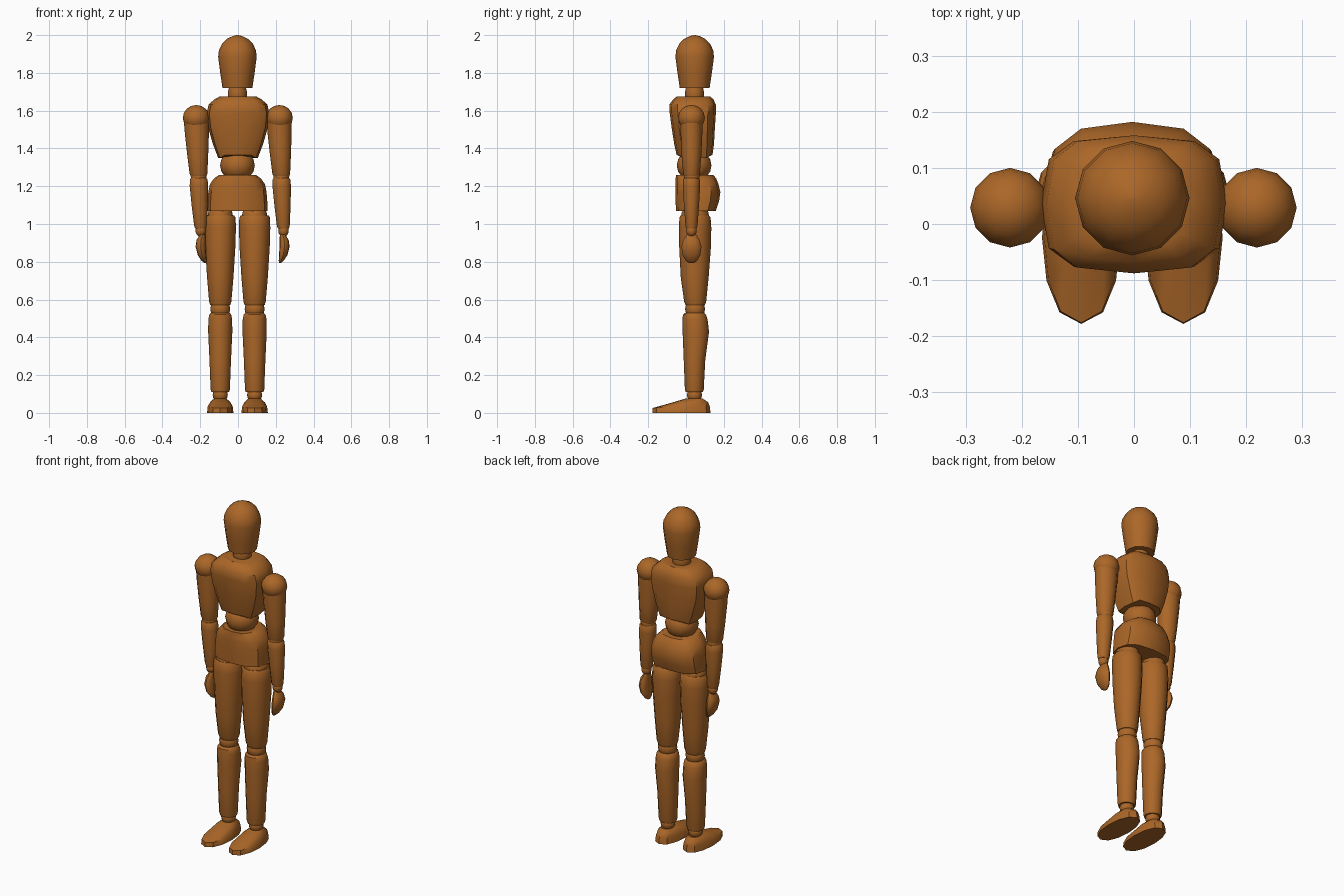
import bpy, bmesh, math

wood = bpy.data.materials.new("warm_brown_wood")
wood.diffuse_color = (0.41, 0.135, 0.021, 1)
N = 12
CX = -0.003  # slight sideways offset of the body


def finish(name, bm):
    bmesh.ops.recalc_face_normals(bm, faces=bm.faces)
    me = bpy.data.meshes.new(name)
    bm.to_mesh(me)
    bm.free()
    me.materials.append(wood)
    ob = bpy.data.objects.new(name, me)
    bpy.context.collection.objects.link(ob)
    bpy.ops.object.select_all(action='DESELECT')
    ob.select_set(True)
    bpy.context.view_layer.objects.active = ob
    bpy.ops.object.shade_smooth_by_angle(angle=math.radians(38))
    return ob


def loft(name, rings, e=1.0, adjust=None):
    """Rings are (z, x centre, half width, front y, back y); e < 1 squares the section."""
    bm = bmesh.new()
    loops = []
    for i, (z, cx, rx, y0, y1) in enumerate(rings):
        loop = []
        for k in range(N):
            a = 2 * math.pi * k / N
            c, s = math.cos(a), math.sin(a)
            px = cx + rx * math.copysign(abs(c) ** e, c)
            py = (y0 + y1) / 2 + (y1 - y0) / 2 * math.copysign(abs(s) ** e, s)
            pz = z + (adjust(i, c, s) if adjust else 0)
            loop.append(bm.verts.new((px, py, pz)))
        loops.append(loop)
    for a, b in zip(loops, loops[1:]):
        for k in range(N):
            j = (k + 1) % N
            bm.faces.new((a[k], a[j], b[j], b[k]))
    bm.faces.new(loops[0])
    bm.faces.new(loops[-1])
    return finish(name, bm)


def ball(name, loc, size):
    bm = bmesh.new()
    bmesh.ops.create_uvsphere(bm, u_segments=N, v_segments=8, radius=1)
    for v in bm.verts:
        v.co = [v.co[i] * size[i] + loc[i] for i in range(3)]
    return finish(name, bm)


# head and neck
loft("head", [(z, CX, r, 0.046 - r, 0.046 + r) for z, r in
              ((1.72, 0.079), (1.80, 0.091), (1.885, 0.102), (1.92, 0.098),
               (1.955, 0.081), (1.98, 0.056), (1.995, 0.025), (2.0, 0.004))])
loft("neck", [(z, CX, r, 0.045 - r, 0.045 + r) for z, r in
              ((1.65, 0.042), (1.675, 0.05), (1.70, 0.05), (1.735, 0.042))])

# chest, with the lower front edge slightly arched
loft("chest", [(1.35, 0, 0.105, -0.05, 0.14), (1.42, 0, 0.132, -0.062, 0.148),
               (1.51, 0, 0.158, -0.076, 0.153), (1.585, 0, 0.166, -0.086, 0.158),
               (1.632, 0, 0.156, -0.088, 0.158), (1.66, 0, 0.125, -0.068, 0.145),
               (1.676, 0, 0.095, -0.048, 0.128)], 0.62,
     lambda i, c, s: 0.016 if i == 0 and abs(s) > 0.8 else 0)
ball("waist_ball", (CX, 0.043, 1.31), (0.092, 0.092, 0.085))

# pelvis
loft("pelvis", [(1.07, CX, 0.16, -0.053, 0.158), (1.12, CX, 0.158, -0.055, 0.175),
                (1.17, CX, 0.154, -0.056, 0.182), (1.21, CX, 0.146, -0.056, 0.172),
                (1.24, CX, 0.125, -0.055, 0.16), (1.26, CX, 0.098, -0.053, 0.145)], 0.75)


def foot(name, x):
    bm = bmesh.new()
    # z, half width, toe y, heel y, toe height offset
    rings = [(0, 0.07, -0.178, 0.13, 0), (0.034, 0.066, -0.176, 0.126, -0.008),
             (0.056, 0.054, -0.09, 0.117, -0.006), (0.075, 0.034, -0.005, 0.09, 0)]
    loops = []
    for z, rx, y0, y1, dz in rings:
        loop = []
        for k in range(N):
            a = 2 * math.pi * k / N
            c, s = math.cos(a), math.sin(a)
            y = (y0 + y1) / 2 + (y1 - y0) / 2 * s
            loop.append(bm.verts.new((x + rx * math.copysign(abs(c) ** 0.85, c), y,
                                      z + dz * max(0, -s))))
        loops.append(loop)
    for a, b in zip(loops, loops[1:]):
        for k in range(N):
            j = (k + 1) % N
            bm.faces.new((a[k], a[j], b[j], b[k]))
    bm.faces.new(loops[0])
    bm.faces.new(loops[-1])
    finish(name, bm)


# legs and arms
for side, s in (("left", -1), ("right", 1)):
    x = CX + 0.091 * s
    ball(side + "_hip_ball", (x, 0.048, 1.04), (0.068, 0.075, 0.065))
    loft(side + "_thigh", [(0.57, x, 0.053, -0.002, 0.1), (0.59, x, 0.059, -0.01, 0.107),
                           (0.72, x, 0.07, -0.028, 0.12), (0.88, x, 0.08, -0.036, 0.132),
                           (0.98, x, 0.083, -0.037, 0.134), (1.035, x, 0.081, -0.035, 0.13),
                           (1.045, x, 0.074, -0.028, 0.122)])
    ball(side + "_knee_ball", (x, 0.048, 0.55), (0.053, 0.053, 0.055))
    loft(side + "_shin", [(0.11, x, 0.047, -0.002, 0.09), (0.125, x, 0.051, -0.006, 0.094),
                          (0.28, x, 0.057, -0.012, 0.102), (0.43, x, 0.064, -0.018, 0.122),
                          (0.495, x, 0.063, -0.019, 0.114), (0.52, x, 0.058, -0.016, 0.106),
                          (0.53, x, 0.048, -0.005, 0.096)])
    ball(side + "_ankle_ball", (x, 0.045, 0.095), (0.04, 0.04, 0.04))
    foot(side + "_foot", x)

    # both arms lean the same small amount sideways
    def ax(z):
        return 0.219 * s - 0.002 + (1.56 - z) * 0.04

    def limb(name, prof):
        loft(name, [(z, ax(z), r, 0.029 - q, 0.029 + q) for z, r, q in prof])

    ball(side + "_shoulder_ball", (0.22 * s - 0.001, 0.029, 1.562), (0.071, 0.071, 0.068))
    limb(side + "_upper_arm", ((1.25, 0.04, 0.038), (1.265, 0.047, 0.044), (1.36, 0.055, 0.052),
                               (1.47, 0.063, 0.057), (1.535, 0.066, 0.058)))
    ball(side + "_elbow_ball", (ax(1.25), 0.03, 1.25), (0.042, 0.042, 0.042))
    limb(side + "_forearm", ((0.975, 0.029, 0.027), (0.99, 0.034, 0.032), (1.10, 0.043, 0.04),
                             (1.20, 0.049, 0.046), (1.235, 0.047, 0.044), (1.247, 0.039, 0.036)))
    ball(side + "_wrist_ball", (ax(0.965), 0.029, 0.965), (0.028, 0.028, 0.033))

    # hand: flat palm inside, bulging back outside
    hx = ax(0.9)
    loft(side + "_hand", [(z, hx + s * o, w, 0.029 - q, 0.029 + q) for z, o, w, q in
                          ((0.793, -0.021, 0.004, 0.012), (0.805, -0.015, 0.013, 0.03),
                           (0.835, -0.004, 0.022, 0.047), (0.88, 0.003, 0.027, 0.053),
                           (0.915, 0.001, 0.024, 0.043), (0.945, -0.008, 0.014, 0.025))])
